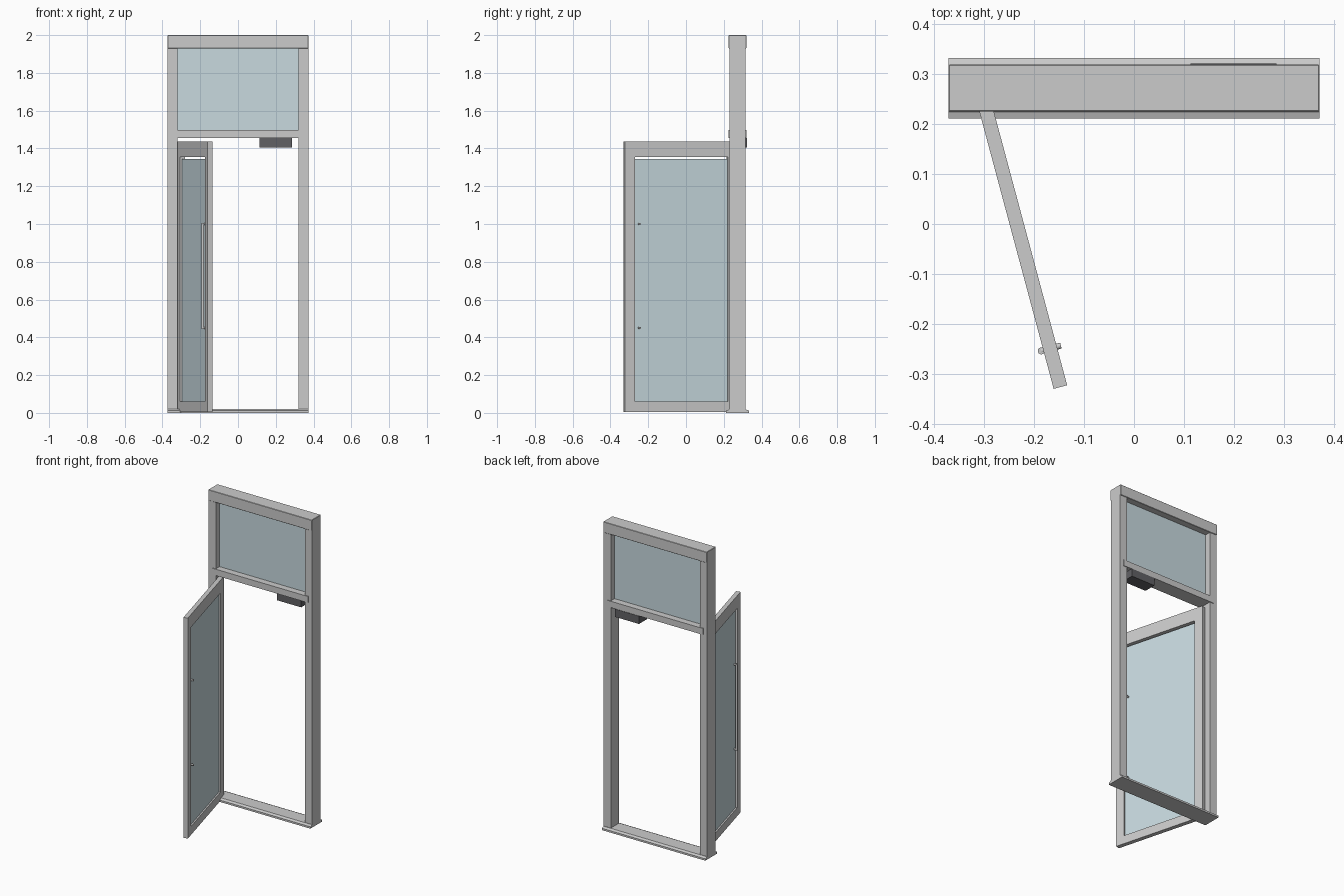
import bpy, bmesh
from math import radians
from mathutils import Matrix

if "Cube" in bpy.data.objects:
    bpy.data.objects.remove(bpy.data.objects["Cube"])


def material(name, color):
    m = bpy.data.materials.new(name)
    m.diffuse_color = color
    m.use_nodes = True
    m.node_tree.nodes["Principled BSDF"].inputs["Base Color"].default_value = m.diffuse_color
    return m


GLASS = material("pale_glass", (0.58, 0.70, 0.74, 1))
DARK = material("dark_plastic", (0.12, 0.12, 0.13, 1))


def finish(name, bm, mat=None, matrix=None):
    me = bpy.data.meshes.new(name)
    bmesh.ops.recalc_face_normals(bm, faces=bm.faces)
    bm.to_mesh(me)
    bm.free()
    ob = bpy.data.objects.new(name, me)
    bpy.context.collection.objects.link(ob)
    if mat:
        me.materials.append(mat)
    if matrix:
        ob.matrix_world = matrix
    return ob


def box(name, x, y, z, mat=None, matrix=None, bevel=0.0):
    """Box from (min, max) ranges."""
    bm = bmesh.new()
    size = [r[1] - r[0] for r in (x, y, z)]
    mid = [(r[0] + r[1]) / 2 for r in (x, y, z)]
    bmesh.ops.create_cube(bm, size=1, matrix=Matrix.Translation(mid) @ Matrix.Diagonal((*size, 1)))
    if bevel:
        bmesh.ops.bevel(bm, geom=bm.edges[:], offset=bevel, segments=1, affect='EDGES')
    return finish(name, bm, mat, matrix)


def rod(name, center, radius, length, along_y, matrix):
    bm = bmesh.new()
    m = Matrix.Translation(center)
    if along_y:
        m = m @ Matrix.Rotation(radians(90), 4, 'X')
    bmesh.ops.create_cone(bm, cap_ends=True, segments=12, radius1=radius,
                          radius2=radius, depth=length, matrix=m)
    ob = finish(name, bm, None, matrix)
    bpy.context.view_layer.objects.active = ob
    ob.select_set(True)
    bpy.ops.object.shade_smooth_by_angle(angle=radians(40))
    ob.select_set(False)


# fixed frame
W, YC = 0.372, 0.2725
JAMB_Y = (YC - 0.0425, YC + 0.0425)
RAIL_Y = (YC - 0.047, YC + 0.047)
for side, x in (("left", (-W, -0.32)), ("right", (0.32, W))):
    box(side + "_jamb", x, JAMB_Y, (0.005, 1.99))
box("head_rail", (-W, W), RAIL_Y, (1.93, 2.0), bevel=0.002)
box("transom_bar", (-0.346, 0.346), RAIL_Y, (1.456, 1.497))
box("transom_glass", (-0.325, 0.325), (YC - 0.004, YC + 0.004), (1.49, 1.935), GLASS)
box("closer_box", (0.113, 0.286), (0.24, 0.322), (1.405, 1.456), DARK)

# threshold: stepped profile swept along x
half = [(0.0605, 0), (0.0605, 0.012), (0.049, 0.016), (0.045, 0.02)]
profile = half + [(-y, z) for y, z in reversed(half)]
bm = bmesh.new()
face = bm.faces.new([bm.verts.new((-W, YC + y, z)) for y, z in profile])
ext = bmesh.ops.extrude_face_region(bm, geom=[face], use_keep_orig=True)
bmesh.ops.translate(bm, vec=(2 * W, 0, 0),
                    verts=[v for v in ext["geom"] if isinstance(v, bmesh.types.BMVert)])
finish("threshold", bm)

# open door leaf, built in hinge space then swung open
DOOR = Matrix.Translation((-0.308, 0.272, 0)) @ Matrix.Rotation(radians(-75), 4, 'Z')
L, T = 0.62, (-0.014, 0.014)
box("door_top_rail", (0, L), T, (1.355, 1.438), matrix=DOOR)
box("door_bottom_rail", (0, L), T, (0.005, 0.06), matrix=DOOR)
for side, x in (("hinge", (0, 0.056)), ("lock", (L - 0.056, L))):
    box("door_%s_stile" % side, x, T, (0.06, 1.355), matrix=DOOR)
box("door_glass", (0.05, L - 0.05), (-0.004, 0.004), (0.055, 1.345), GLASS, DOOR)

# pull handle with through-fixings
rod("pull_handle", (0.54, -0.0185, 0.725), 0.007, 0.56, False, DOOR)
for i, z in enumerate((0.45, 1.0)):
    rod("handle_fixing_%d" % (i + 1), (0.54, 0.002, z), 0.006, 0.041, True, DOOR)
